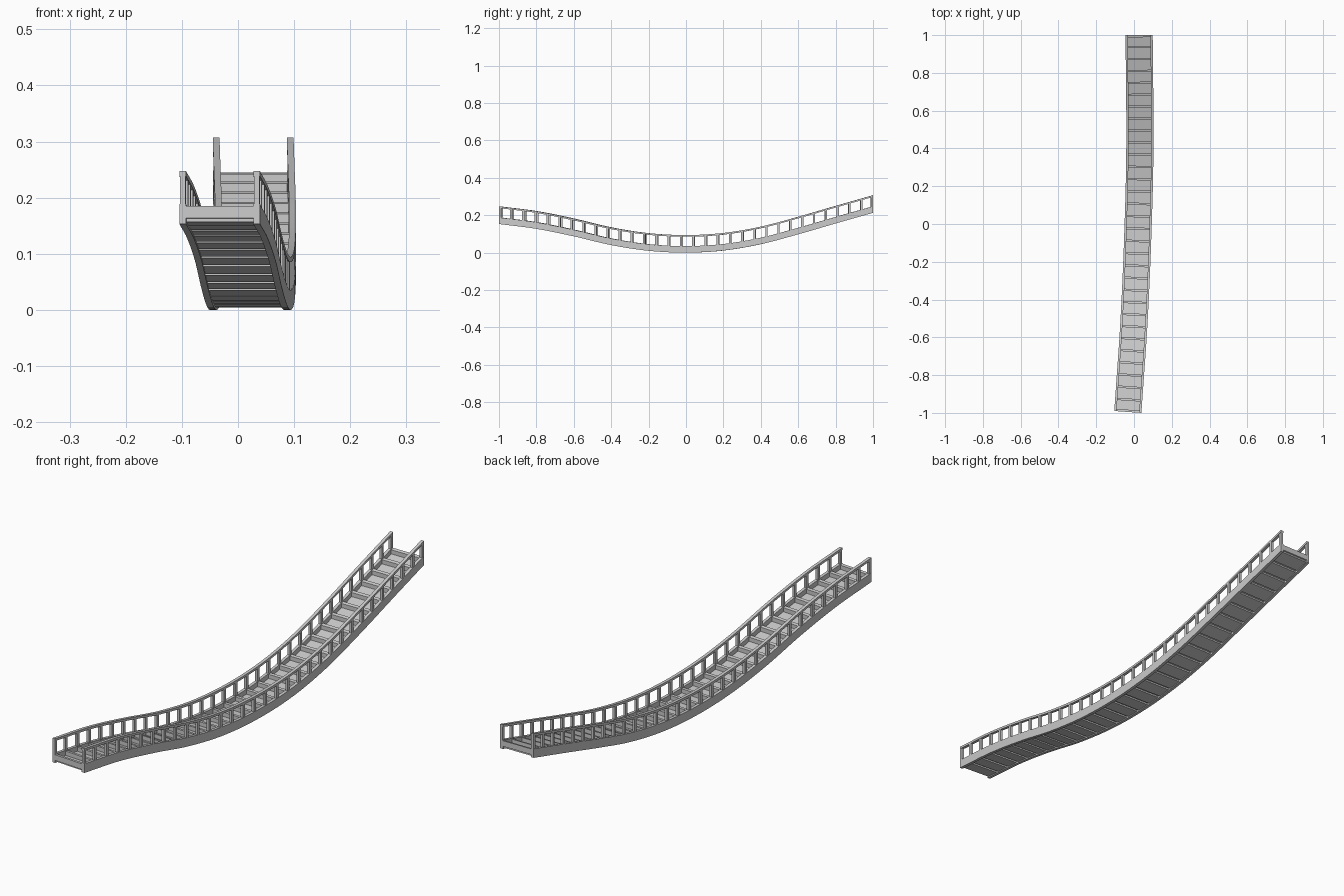
import bpy, math
from mathutils import Vector

if "Cube" in bpy.data.objects:
    bpy.data.objects.remove(bpy.data.objects["Cube"])

# Path of the walkway: underside height and sideways drift at steps of 0.2 along y
ZS = [.154, .128, .088, .041, .010, 0, .011, .045, .098, .156, .213]
XS = [-.033, -.019, -.005, .006, .015, .022, .028, .031, .031, .029, .027]
Y0, Y1 = -0.995, 1.0
BAYS = 31
HALF = 0.072
T = 0.012


def interp(table, y):
    f = min(max((y + 1) / 0.2, 0), 9.9999)
    i = int(f)
    t = f - i
    b, c = table[i], table[i + 1]
    a = table[i - 1] if i > 0 else 2 * b - c + 0.006 * (table is ZS)
    d = table[i + 2] if i < 9 else 2 * c - b
    return 0.5 * (2 * b + (c - a) * t + (2 * a - 5 * b + 4 * c - d) * t * t
                  + (3 * b - a - 3 * c + d) * t ** 3)


def path(y):
    return Vector((interp(XS, y), y, interp(ZS, y)))


# Arc-length table so that the bays are evenly spaced along the curve
N = 600
ys = [Y0 + (Y1 - Y0) * i / N for i in range(N + 1)]
arc = [0.0]
for a, b in zip(ys, ys[1:]):
    arc.append(arc[-1] + (path(b) - path(a)).length)


def y_at(s):
    target = s / BAYS * arc[-1]
    for i in range(N):
        if arc[i + 1] >= target:
            k = (target - arc[i]) / (arc[i + 1] - arc[i])
            return ys[i] + k * (ys[i + 1] - ys[i])
    return Y1


def frame(s):
    y = y_at(s)
    dx = (interp(XS, min(y + .02, 1)) - interp(XS, max(y - .02, -1))) / (min(y + .02, 1) - max(y - .02, -1))
    return path(y), Vector((1, -dx, 0)).normalized()


def add_bar(verts, faces, s0, s1, u0, u1, z0, z1, n=1):
    """Rectangular bar following the path from bay s0 to bay s1."""
    base = len(verts)
    for i in range(n + 1):
        p, side = frame(s0 + (s1 - s0) * i / n)
        for u, z in ((u0, z0), (u1, z0), (u1, z1), (u0, z1)):
            verts.append(p + side * u + Vector((0, 0, z)))
    for i in range(n):
        for k in range(4):
            a, b = base + 4 * i + k, base + 4 * i + (k + 1) % 4
            faces.append((a, b, b + 4, a + 4))
    e = base + 4 * n
    faces.append((base + 3, base + 2, base + 1, base))
    faces.append((e, e + 1, e + 2, e + 3))


def make(name, bars):
    verts, faces = [], []
    for bar in bars:
        add_bar(verts, faces, *bar)
    me = bpy.data.meshes.new(name)
    me.from_pydata(verts, [], faces)
    ob = bpy.data.objects.new(name, me)
    bpy.context.collection.objects.link(ob)


W = T / (arc[-1] / BAYS)          # post thickness measured in bays


def span(i):
    s = min(max(i - W / 2, 0), BAYS - W)
    return s, s + W


# Side beams, handrails and posts on both sides
for label, u0, u1 in (("left", -HALF, -HALF + T), ("right", HALF - T, HALF)):
    make(label + "_side_beam", [(0, BAYS, u0, u1, 0, .035, 62)])
    make(label + "_handrail", [(0, BAYS, u0, u1, .085, .094, 62)])
    make(label + "_posts", [(*span(i), u0 + .001, u1 - .001, .03, .088) for i in range(BAYS + 1)])

# Raised cross bars at every post
inner = HALF - T + .002
make("cross_bars", [(*span(i), -inner, inner, .010, .032) for i in range(BAYS + 1)])

# Deck planks between the cross bars, leaving a narrow slot underneath
make("deck_planks", [(i + W * .45, i + 1 - W * .45, -inner, inner, .004, .016) for i in range(BAYS)])
